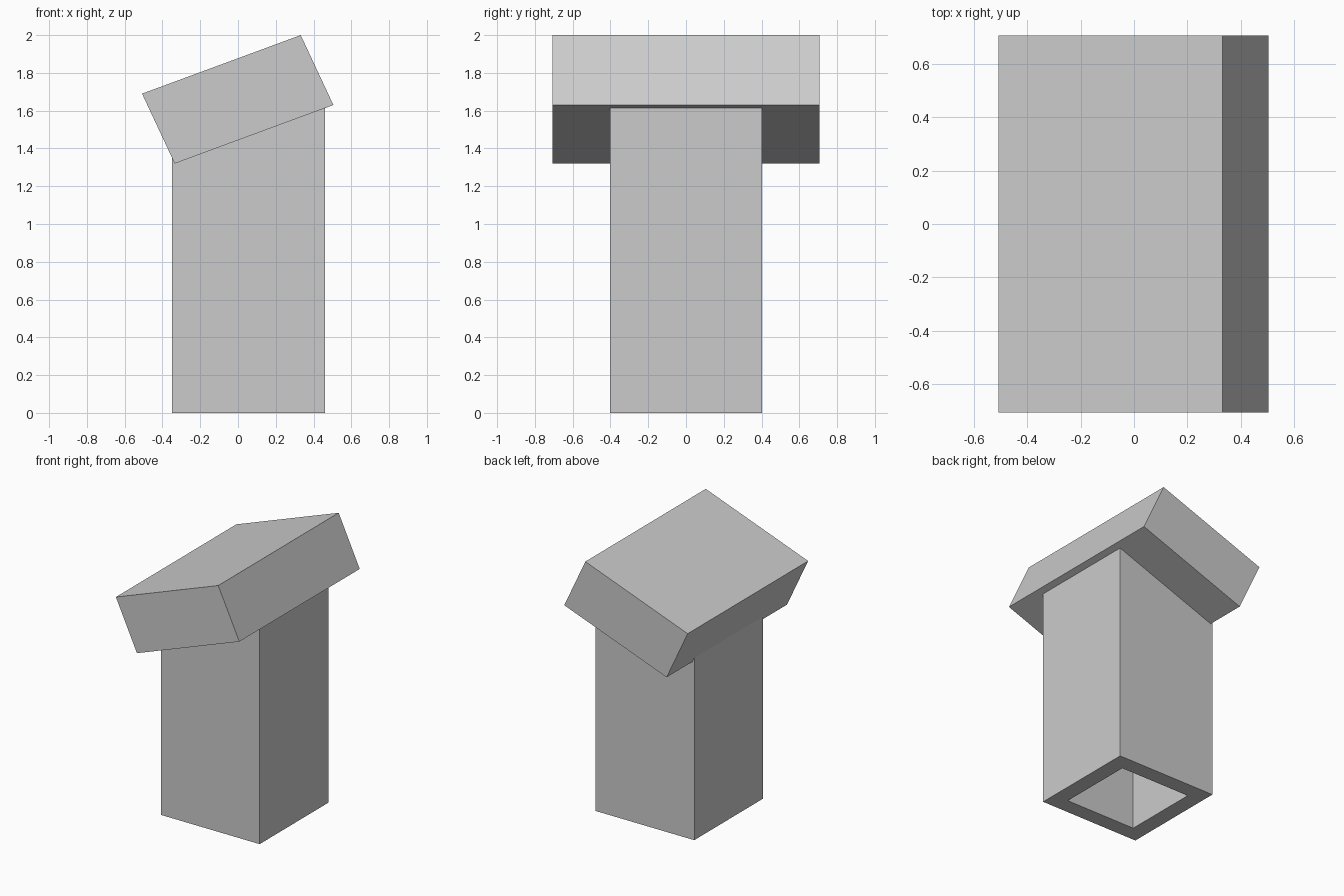
import bpy
import bmesh

cube = bpy.data.objects.get("Cube")
if cube:
    bpy.data.objects.remove(cube, do_unlink=True)

grey = bpy.data.materials.new("plain_grey")
grey.use_nodes = True
colour = (0.6, 0.6, 0.6, 1)
grey.diffuse_color = colour
grey.node_tree.nodes["Principled BSDF"].inputs["Base Color"].default_value = colour


def finish(name, bm):
    bmesh.ops.recalc_face_normals(bm, faces=bm.faces)
    mesh = bpy.data.meshes.new(name)
    bm.to_mesh(mesh)
    bm.free()
    mesh.materials.append(grey)
    obj = bpy.data.objects.new(name, mesh)
    bpy.context.collection.objects.link(obj)
    return obj


def underside(x):
    """Height of the tilted cap's lower face."""
    return 1.32 + (x + 0.335) * 0.31 / 0.84


# Hollow square shaft, its top cut to the slope and set slightly into the cap
X0, X1, Y, WALL, EMBED = -0.35, 0.46, 0.403, 0.118, 0.04
bm = bmesh.new()


def ring(inset, top):
    a, b, y = X0 + inset, X1 - inset, Y - inset
    return [bm.verts.new((px, py, underside(px) + EMBED if top else 0))
            for px, py in ((a, -y), (b, -y), (b, y), (a, y))]


rings = [ring(0, False), ring(0, True), ring(WALL, True), ring(WALL, False)]
for r, lower in enumerate(rings):
    upper = rings[(r + 1) % 4]
    for i in range(4):
        j = (i + 1) % 4
        bm.faces.new((lower[i], lower[j], upper[j], upper[i]))
finish("shaft", bm)

# Tilted slab cap, extruded from its side profile
DEPTH = 0.706
profile = [(-0.335, 1.32), (0.505, 1.63), (0.332, 2.0), (-0.508, 1.69)]
bm = bmesh.new()
front = bm.faces.new([bm.verts.new((x, -DEPTH, z)) for x, z in profile])
extruded = bmesh.ops.extrude_face_region(bm, geom=[front], use_keep_orig=True)
moved = [v for v in extruded["geom"] if isinstance(v, bmesh.types.BMVert)]
bmesh.ops.translate(bm, verts=moved, vec=(0, 2 * DEPTH, 0))
finish("tilted_cap", bm)
